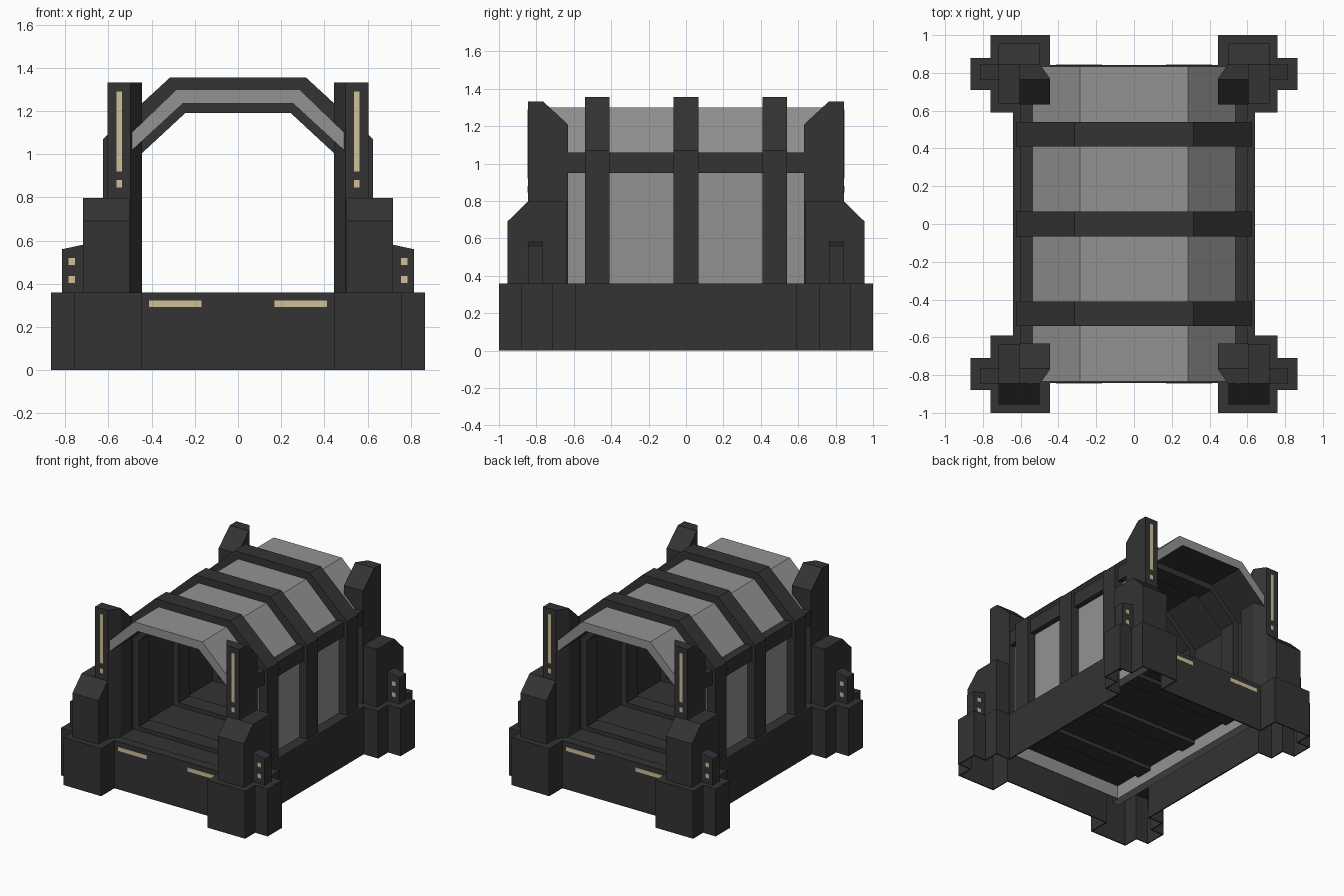
import bpy
import bmesh
from mathutils import Vector

if "Cube" in bpy.data.objects:
    bpy.data.objects.remove(bpy.data.objects["Cube"], do_unlink=True)


def material(name, r, g, b):
    m = bpy.data.materials.new(name)
    m.use_nodes = True
    m.diffuse_color = (r, g, b, 1)
    m.node_tree.nodes["Principled BSDF"].inputs["Base Color"].default_value = (r, g, b, 1)
    return m


DARK = material("dark metal", 0.033, 0.033, 0.033)
GREY = material("grey panel", 0.29, 0.29, 0.29)
LIGHT = material("pale yellow light", 0.62, 0.53, 0.32)


def finish(name, bm, mats, mirror=(False, False)):
    """Turn a bmesh into an object, optionally mirrored in x and y."""
    bmesh.ops.recalc_face_normals(bm, faces=bm.faces)
    mesh = bpy.data.meshes.new(name)
    bm.to_mesh(mesh)
    bm.free()
    for m in mats:
        mesh.materials.append(m)
    obj = bpy.data.objects.new(name, mesh)
    bpy.context.collection.objects.link(obj)
    if any(mirror):
        mod = obj.modifiers.new("Mirror", "MIRROR")
        mod.use_axis = (mirror[0], mirror[1], False)
        mod.use_mirror_merge = False
    return obj


def prism(points, axis, lo, hi):
    """Extrude a profile along an axis; it gives the other two coordinates in order."""
    k = "xyz".index(axis)

    def place(p):
        co = list(p)
        co.insert(k, lo)
        return co
    bm = bmesh.new()
    face = bm.faces.new([bm.verts.new(place(p)) for p in points])
    new = bmesh.ops.extrude_face_region(bm, geom=[face])["geom"]
    shift = Vector((0, 0, 0))
    shift[k] = hi - lo
    bmesh.ops.translate(bm, vec=shift, verts=[v for v in new if isinstance(v, bmesh.types.BMVert)])
    bmesh.ops.recalc_face_normals(bm, faces=bm.faces)
    return bm


def box(name, x, y, z, mat=DARK, mirror=(False, False)):
    profile = [(x[0], z[0]), (x[1], z[0]), (x[1], z[1]), (x[0], z[1])]
    return finish(name, prism(profile, "y", *y), [mat], mirror)


def arch(outer, inner, lo, hi):
    """Arch from half profiles listed from the foot to the crown."""
    def full(half):
        return half + [(-x, z) for x, z in reversed(half)]
    return prism(full(outer) + full(inner)[::-1], "y", lo, hi)


BOTH, SIDES, ENDS = (True, True), (True, False), (False, True)
BASE = 0.36

# Hollow base frame with stepped corner feet, open underneath
plan = [(0.5, 0), (0.64, 0), (0.64, 0.59), (0.76, 0.59), (0.76, 0.71), (0.865, 0.71),
        (0.865, 0.88), (0.76, 0.88), (0.76, 1), (0.445, 1), (0.445, 0.842), (0, 0.842),
        (0, 0.77), (0.5, 0.77)]
frame = prism(plan, "z", 0, BASE)


def is_open(f):
    c = f.calc_center_median()
    seam = c.x < 0.001 or c.y < 0.001
    inward = (f.normal.x < -0.9 and c.y < 0.5) or (f.normal.y < -0.9 and c.x < 0.4)
    return f.normal.z < -0.9 or seam or inward


bmesh.ops.delete(frame, geom=[f for f in frame.faces if is_open(f)], context="FACES")
base = finish("base_frame", frame, [DARK], BOTH)
wall = base.modifiers.new("Wall", "SOLIDIFY")
wall.thickness = 0.012
wall.offset = -1
box("end_light", (0.17, 0.412), (0.838, 0.844), (0.292, 0.322), LIGHT, BOTH)

# Floor with end curbs, and the pale lining below it
box("floor", (-0.5, 0.5), (-0.78, 0.78), (0.28, 0.32))
box("floor_curb", (-0.5, 0.5), (0.77, 0.78), (0.28, BASE - 0.005), DARK, ENDS)
box("side_lining", (0.495, 0.502), (-0.77, 0.77), (0.18, 0.28), GREY, SIDES)
box("end_lining", (-0.5, 0.5), (0.767, 0.774), (0.18, 0.28), GREY, ENDS)

# Tunnel shell: pale outside and rims, dark inside
shell = arch([(0.56, 0.18), (0.56, 1.035), (0.285, 1.3)],
             [(0.5, 0.18), (0.5, 1.01), (0.255, 1.235)], -0.835, 0.835)
centre = Vector((0, 0, 0.7))
for f in shell.faces:
    to_face = f.calc_center_median() - centre
    if abs(f.normal.y) < 0.5 and f.normal.dot(to_face) < 0:
        f.material_index = 1
finish("tunnel_shell", shell, [GREY, DARK])

# Ribs around the shell, carried across the floor
for label, y in (("front", -0.475), ("middle", 0), ("back", 0.475)):
    rib = arch([(0.625, 0.25), (0.625, 1.07), (0.315, 1.355)],
               [(0.45, 0.25), (0.45, 1.0), (0.245, 1.19)], y - 0.066, y + 0.066)
    finish(label + "_rib", rib, [DARK])
    box(label + "_floor_beam", (-0.5, 0.5), (y - 0.066, y + 0.066), (0.25, 0.35))

# Rails along the shoulders, ending inside the towers
box("shoulder_rail", (0.53, 0.6), (-0.64, 0.64), (0.95, 1.058), DARK, SIDES)

# Corner towers, with the inner outward edge cut off
tower = prism([(0.632, BASE), (0.632, 1.21), (0.765, 1.333), (0.845, 1.333), (0.845, BASE)],
              "x", 0.445, 0.605)
bmesh.ops.bisect_plane(tower, geom=tower.verts[:] + tower.edges[:] + tower.faces[:],
                       plane_co=(0.497, 0.845, 0), plane_no=(-0.075, 0.052, 0),
                       clear_outer=True)
bmesh.ops.holes_fill(tower, edges=[e for e in tower.edges if e.is_boundary])
finish("tower", tower, [DARK], BOTH)

# Buttress in front of and beside each tower
buttress = prism([(0.637, BASE), (0.637, 0.797), (0.845, 0.797), (0.955, 0.69), (0.955, BASE)],
                 "x", 0.5, 0.718)
finish("buttress", buttress, [DARK], BOTH)

# Side fins with a sloping top
fin = prism([(0.7, BASE), (0.815, BASE), (0.815, 0.56), (0.7, 0.585)], "y", 0.765, 0.845)
finish("side_fin", fin, [DARK], BOTH)

# Lights on the towers and on both faces of the fins
box("tower_strip_light", (0.538, 0.563), (0.842, 0.847), (0.92, 1.29), LIGHT, BOTH)
box("tower_small_light", (0.538, 0.563), (0.842, 0.847), (0.845, 0.88), LIGHT, BOTH)
for label, z in (("lower", 0.42), ("upper", 0.503)):
    for side, y in (("inner", 0.765), ("outer", 0.845)):
        box(f"{label}_{side}_fin_light", (0.755, 0.785), (y - 0.002, y + 0.002),
            (z - 0.016, z + 0.016), LIGHT, BOTH)
